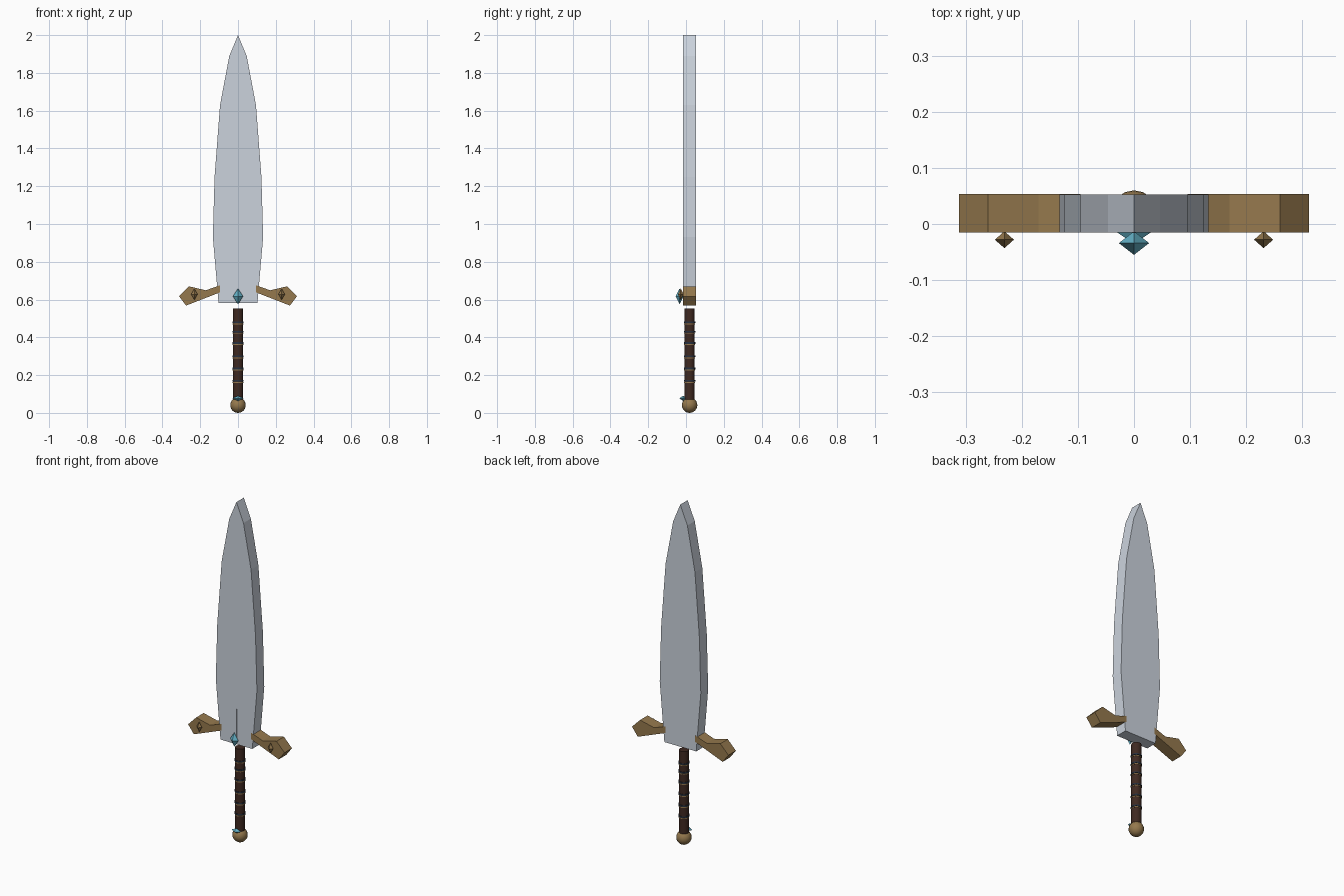
import bpy, bmesh
from math import pi
from mathutils import Matrix

if "Cube" in bpy.data.objects:
    bpy.data.objects.remove(bpy.data.objects["Cube"])

CY = 0.019  # depth centre of blade, guard and handle


def material(name, rgb):
    m = bpy.data.materials.new(name)
    m.diffuse_color = (*rgb, 1)
    m.use_nodes = True
    m.node_tree.nodes["Principled BSDF"].inputs["Base Color"].default_value = m.diffuse_color
    return m


STEEL = material("steel", (0.60, 0.65, 0.72))
BRASS = material("brass", (0.30, 0.19, 0.075))
LEATHER = material("leather", (0.05, 0.022, 0.015))
NAVY = material("navy", (0.02, 0.03, 0.05))
TEAL = material("teal", (0.13, 0.45, 0.58))


def finish(bm, name, mat):
    bmesh.ops.recalc_face_normals(bm, faces=bm.faces[:])
    me = bpy.data.meshes.new(name)
    bm.to_mesh(me)
    bm.free()
    ob = bpy.data.objects.new(name, me)
    bpy.context.collection.objects.link(ob)
    me.materials.append(mat)
    return ob


def slab(name, outline, y0, y1, mat):
    bm = bmesh.new()
    face = bm.faces.new([bm.verts.new((x, y0, z)) for x, z in outline])
    ext = bmesh.ops.extrude_face_region(bm, geom=[face])
    moved = [v for v in ext["geom"] if isinstance(v, bmesh.types.BMVert)]
    bmesh.ops.translate(bm, verts=moved, vec=(0, y1 - y0, 0))
    return finish(bm, name, mat)


def gem(name, loc, half, mat):
    # four-sided bipyramid, points along the three axes
    bm = bmesh.new()
    x, y, z = half
    front, back = bm.verts.new((0, -y, 0)), bm.verts.new((0, y, 0))
    rim = [bm.verts.new(p) for p in ((x, 0, 0), (0, 0, z), (-x, 0, 0), (0, 0, -z))]
    for i in range(4):
        for tip in (front, back):
            bm.faces.new((rim[i], rim[(i + 1) % 4], tip))
    bmesh.ops.translate(bm, verts=bm.verts[:], vec=loc)
    return finish(bm, name, mat)


def smooth(ob):
    bpy.ops.object.select_all(action="DESELECT")
    ob.select_set(True)
    bpy.context.view_layer.objects.active = ob
    bpy.ops.object.shade_smooth_by_angle(angle=pi / 5)


def cylinder(name, r, z0, z1, mat):
    bm = bmesh.new()
    bmesh.ops.create_cone(bm, cap_ends=True, segments=16, radius1=r, radius2=r,
                          depth=z1 - z0,
                          matrix=Matrix.Translation((0, CY, (z0 + z1) / 2)))
    ob = finish(bm, name, mat)
    smooth(ob)
    return ob


# Blade: flat slab with a leaf outline, and a fine centre line on the front
side = [(0.103, 0.583), (0.133, 0.93), (0.124, 1.25), (0.095, 1.63), (0.046, 1.89)]
outline = side + [(0, 2.0)] + [(-x, z) for x, z in reversed(side)]
slab("blade", outline, -0.015, 0.053, STEEL)
slab("blade_centre_line", [(-0.003, 0.6), (0.003, 0.6), (0, 1.56)], -0.016, -0.014, STEEL)

# Guard arms with a stud on each, mirrored
arm = [(0.095, 0.638), (0.275, 0.568), (0.312, 0.617), (0.26, 0.67),
       (0.17, 0.649), (0.095, 0.676)]
for s, label in ((1, "right"), (-1, "left")):
    slab("guard_arm_" + label, [(s * x, z) for x, z in arm], -0.0155, 0.0535, BRASS)
    gem("guard_stud_" + label, (s * 0.231, -0.028, 0.628), (0.017, 0.015, 0.03), BRASS)

# Centre gem
gem("guard_gem", (0, -0.034, 0.617), (0.027, 0.021, 0.042), TEAL)

# Grip with alternating bands
cylinder("grip", 0.027, 0.06, 0.553, LEATHER)
for i, z in enumerate((0.17, 0.235, 0.30, 0.37, 0.43, 0.48)):
    cylinder(f"grip_band_{i}", 0.030, z - 0.004, z + 0.004, NAVY)
    cylinder(f"grip_trim_{i}", 0.0285, z - 0.011, z - 0.006, BRASS)

# Pommel ball and its small gem
bm = bmesh.new()
bmesh.ops.create_uvsphere(bm, u_segments=16, v_segments=12, radius=0.041,
                          matrix=Matrix.Translation((0, CY, 0.041)))
smooth(finish(bm, "pommel", BRASS))
gem("pommel_gem", (0, -0.015, 0.077), (0.03, 0.02, 0.014), TEAL)
